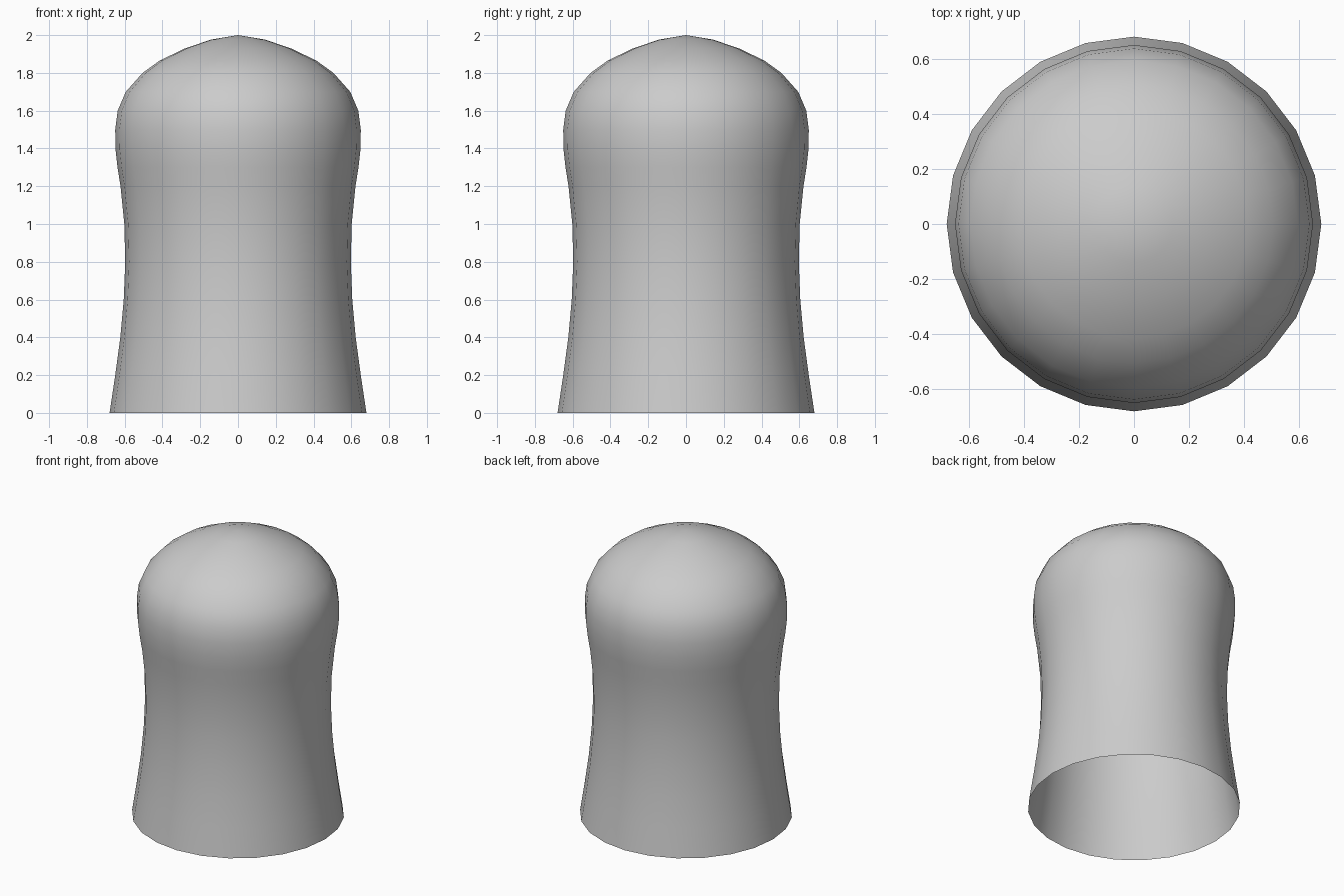
import bpy, bmesh, math
from mathutils import Vector

cube = bpy.data.objects.get("Cube")
if cube:
    bpy.data.objects.remove(cube, do_unlink=True)

# Plain grey material
grey = bpy.data.materials.new("light_grey")
grey.use_nodes = True
colour = (0.6, 0.6, 0.6, 1)
grey.diffuse_color = colour
grey.node_tree.nodes["Principled BSDF"].inputs["Base Color"].default_value = colour

# Silhouette as (radius, height), from the open rim to the pointed crown
PROFILE = [(0.68, 0), (0.65, 0.2), (0.623, 0.4), (0.605, 0.6), (0.597, 0.8),
           (0.602, 1.0), (0.622, 1.2), (0.638, 1.3), (0.649, 1.4), (0.65, 1.5),
           (0.637, 1.6), (0.594, 1.7), (0.505, 1.8), (0.415, 1.865),
           (0.28, 1.93), (0.14, 1.977), (0, 2)]
SIDES = 24

# Thin dome shell, spun from the silhouette
bm = bmesh.new()
verts = [bm.verts.new(Vector((r, 0, z))) for r, z in PROFILE]
edges = [bm.edges.new(pair) for pair in zip(verts, verts[1:])]
bmesh.ops.spin(bm, geom=verts + edges, cent=(0, 0, 0), axis=(0, 0, 1),
               angle=math.tau, steps=SIDES)
bmesh.ops.remove_doubles(bm, verts=bm.verts, dist=0.0005)
bmesh.ops.recalc_face_normals(bm, faces=bm.faces)
if sum(f.normal.dot(f.calc_center_median() - Vector((0, 0, 1))) for f in bm.faces) < 0:
    bmesh.ops.reverse_faces(bm, faces=bm.faces)
for face in bm.faces:
    face.smooth = True

mesh = bpy.data.meshes.new("domed_shell")
bm.to_mesh(mesh)
bm.free()
mesh.materials.append(grey)
shell = bpy.data.objects.new("domed_shell", mesh)
bpy.context.collection.objects.link(shell)
